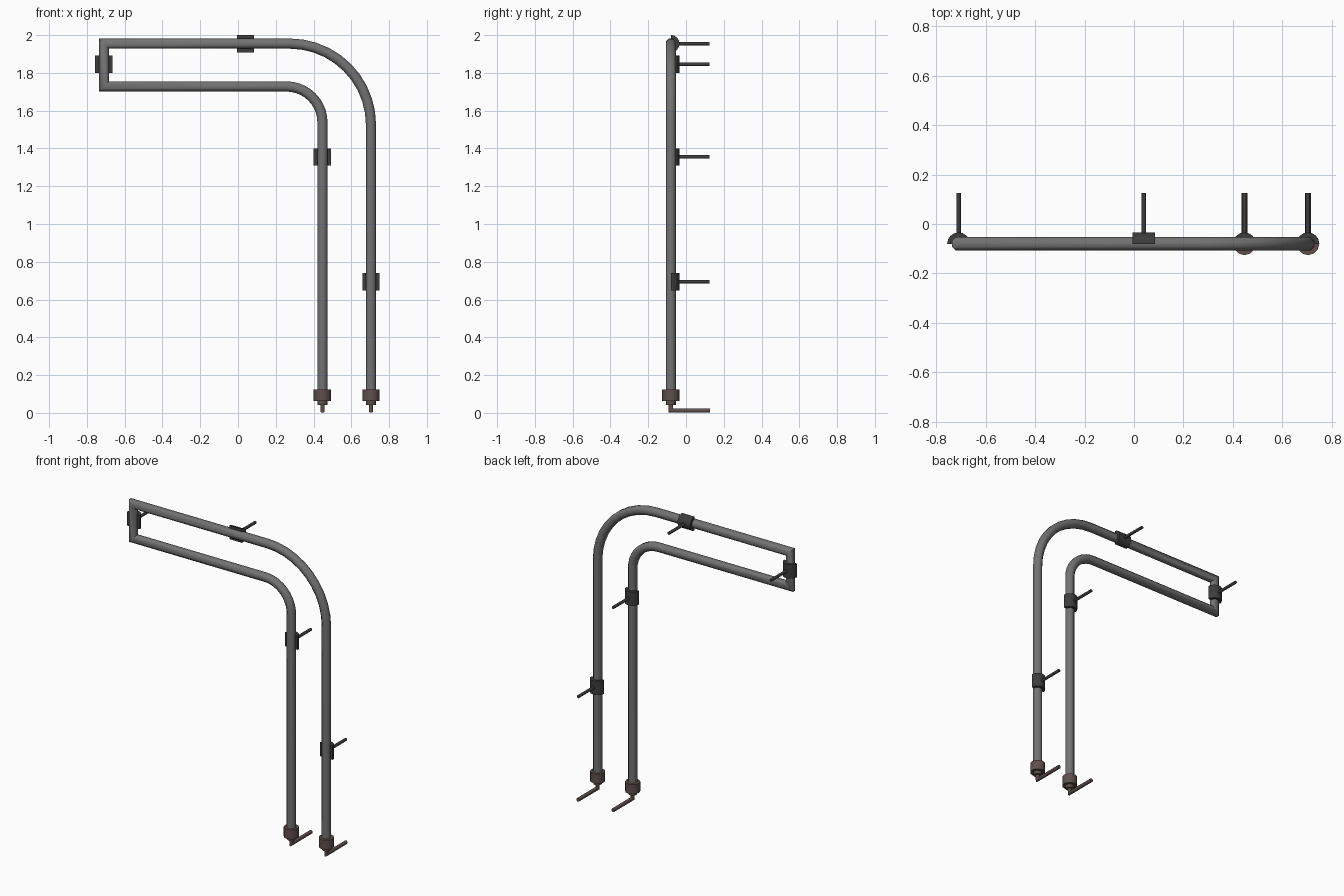
import bpy, bmesh, math
from mathutils import Vector, Matrix

cube = bpy.data.objects.get("Cube")
if cube:
    bpy.data.objects.remove(cube, do_unlink=True)

AXIS_Y = -0.08           # depth of the bent pipe
PIPE_R = 0.029
X_LEFT, X_INNER, X_OUTER = -0.71, 0.447, 0.704
Z_LOW, Z_TOP = 1.728, 1.955


def material(name, rgb):
    m = bpy.data.materials.new(name)
    m.use_nodes = True
    m.diffuse_color = (*rgb, 1)
    m.node_tree.nodes["Principled BSDF"].inputs["Base Color"].default_value = (*rgb, 1)
    return m


STEEL = material("grey steel", (0.17, 0.17, 0.17))
DARK = material("dark clamp metal", (0.045, 0.045, 0.045))
BROWN = material("brown fitting", (0.115, 0.08, 0.075))


def finish(name, bm, mat, angle=35):
    bmesh.ops.recalc_face_normals(bm, faces=bm.faces[:])
    mesh = bpy.data.meshes.new(name)
    bm.to_mesh(mesh)
    bm.free()
    mesh.materials.append(mat)
    ob = bpy.data.objects.new(name, mesh)
    bpy.context.collection.objects.link(ob)
    bpy.ops.object.select_all(action='DESELECT')
    ob.select_set(True)
    bpy.context.view_layer.objects.active = ob
    bpy.ops.object.shade_smooth_by_angle(angle=math.radians(angle))
    return ob


def bridge(bm, a, b):
    n = len(a)
    for i in range(n):
        bm.faces.new((a[i], a[(i + 1) % n], b[(i + 1) % n], b[i]))


def sweep(name, path, radius, mat, sides):
    """Round tube along a path in the YZ or XZ plane, mitred at each corner."""
    bm = bmesh.new()
    pts = [Vector(p) for p in path]
    plane = (Vector((1, 0, 0)) if all(abs(p.x - pts[0].x) < 1e-6 for p in pts)
             else Vector((0, 1, 0)))
    rings = []
    for i, p in enumerate(pts):
        d_in = (p - pts[i - 1]).normalized() if i else (pts[1] - p).normalized()
        d_out = (pts[i + 1] - p).normalized() if i < len(pts) - 1 else d_in
        tangent = (d_in + d_out).normalized()
        stretch = 1 / tangent.dot(d_in)
        side = tangent.cross(plane) * stretch
        ring = []
        for k in range(sides):
            a = math.tau * (k + 0.5) / sides
            ring.append(bm.verts.new(p + radius * (side * math.cos(a) + plane * math.sin(a))))
        rings.append(ring)
    for a, b in zip(rings, rings[1:]):
        bridge(bm, a, b)
    bm.faces.new(rings[0])
    bm.faces.new(rings[-1])
    return finish(name, bm, mat, 50)


def bend(cx, cz, r, steps=10):
    """Quarter turn from upright to level."""
    return [(cx + r * math.cos(t), AXIS_Y, cz + r * math.sin(t))
            for t in (math.pi / 2 * i / steps for i in range(steps + 1))]


# Bent pipe: up the inner leg, round the square end, down the outer leg
R_IN, R_OUT = 0.19, 0.43
path = [(X_INNER, AXIS_Y, 0.09)]
path += bend(X_INNER - R_IN, Z_LOW - R_IN, R_IN)
path += [(X_LEFT, AXIS_Y, Z_LOW), (X_LEFT, AXIS_Y, Z_TOP)]
path += reversed(bend(X_OUTER - R_OUT, Z_TOP - R_OUT, R_OUT))
path += [(X_OUTER, AXIS_Y, 0.09)]
sweep("bent_pipe", path, PIPE_R, STEEL, 8)


def half_shell(name, x, z, level):
    """Half-round clamp wrapping the back of the pipe."""
    bm = bmesh.new()
    steps, outer, inner, half = 8, 0.046, 0.027, 0.046
    arc = [math.pi * i / steps for i in range(steps + 1)]
    profile = [(outer * math.cos(t), outer * math.sin(t)) for t in arc]
    profile += [(inner * math.cos(t), inner * math.sin(t)) for t in reversed(arc)]
    lower = [bm.verts.new((px, py, -half)) for px, py in profile]
    upper = [bm.verts.new((px, py, half)) for px, py in profile]
    bridge(bm, lower, upper)
    n = len(profile)
    for ring in (lower, upper):
        for i in range(steps):
            bm.faces.new((ring[i], ring[i + 1], ring[n - 2 - i], ring[n - 1 - i]))
    if level:
        bm.transform(Matrix.Rotation(math.pi / 2, 4, 'Y'))
    bm.transform(Matrix.Translation((x, AXIS_Y, z)))
    finish(name, bm, DARK)


# Clamps with wall pins
clamps = {"outer_leg": (X_OUTER, 0.695, False), "inner_leg": (X_INNER, 1.355, False),
          "top_bar": (0.04, Z_TOP, True), "end_bar": (X_LEFT, 1.845, False)}
for name, (x, z, level) in clamps.items():
    half_shell(name + "_clamp", x, z, level)
    sweep(name + "_pin", [(x, -0.045, z), (x, 0.125, z)], 0.01, DARK, 8)


def lathe(name, profile, x, mat, sides=12):
    """Turned part around an upright axis, from (radius, z) pairs."""
    bm = bmesh.new()
    rings = []
    for r, z in profile:
        rings.append([bm.verts.new((x + r * math.cos(math.tau * k / sides),
                                    AXIS_Y + r * math.sin(math.tau * k / sides), z))
                      for k in range(sides)])
    for a, b in zip(rings, rings[1:]):
        bridge(bm, a, b)
    bm.faces.new(rings[0])
    bm.faces.new(rings[-1])
    finish(name, bm, mat)


# End fittings with an angled pin under each leg
for name, x in (("inner", X_INNER), ("outer", X_OUTER)):
    lathe(name + "_end_cap",
          [(0.026, 0.042), (0.026, 0.062), (0.046, 0.062), (0.046, 0.125), (0.028, 0.125)],
          x, BROWN)
    sweep(name + "_end_pin",
          [(x, AXIS_Y, 0.05), (x, AXIS_Y, 0.0125), (x, 0.126, 0.0125)], 0.0125, BROWN, 8)
